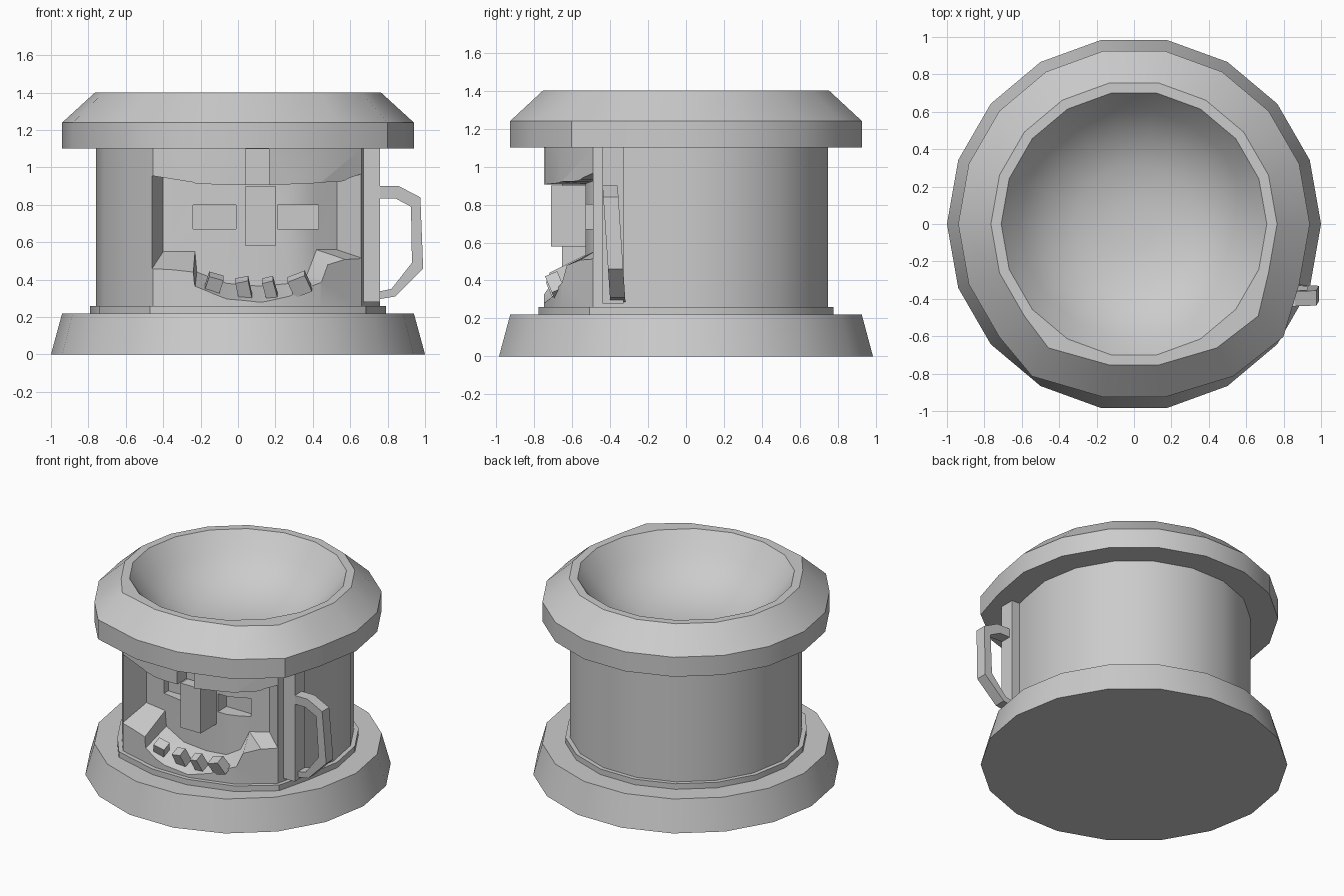
import bpy, bmesh, math
from mathutils import Matrix

if "Cube" in bpy.data.objects:
    bpy.data.objects.remove(bpy.data.objects["Cube"])

SIDES = 18


def finish(bm, name):
    bmesh.ops.recalc_face_normals(bm, faces=bm.faces[:])
    me = bpy.data.meshes.new(name)
    bm.to_mesh(me)
    bm.free()
    ob = bpy.data.objects.new(name, me)
    bpy.context.collection.objects.link(ob)
    return ob


def select(ob):
    bpy.ops.object.select_all(action='DESELECT')
    ob.select_set(True)
    bpy.context.view_layer.objects.active = ob


def smooth(ob):
    select(ob)
    bpy.ops.object.shade_smooth_by_angle(angle=math.radians(35))


def loft(name, rings, closed_caps=(True, True)):
    bm = bmesh.new()
    vs = [[bm.verts.new(p) for p in r] for r in rings]
    n = len(rings[0])
    for a, b in zip(vs, vs[1:]):
        for i in range(n):
            j = (i + 1) % n
            bm.faces.new((a[i], a[j], b[j], b[i]))
    if closed_caps[0]:
        bm.faces.new(vs[0])
    if closed_caps[1]:
        bm.faces.new(vs[-1])
    return finish(bm, name)


def ring(r, z, nudge=None):
    pts = []
    for k in range(SIDES):
        a = 2 * math.pi * k / SIDES
        dx = nudge.get(k, 0) if nudge else 0
        pts.append((r * math.cos(a) + dx, r * math.sin(a), z))
    return pts


def box(name, x, y, z, tilt=0, roll=0):
    bm = bmesh.new()
    bmesh.ops.create_cube(bm, size=1)
    c = [(a + b) / 2 for a, b in (x, y, z)]
    s = [b - a for a, b in (x, y, z)]
    m = (Matrix.Translation(c) @ Matrix.Rotation(tilt, 4, 'X')
         @ Matrix.Rotation(roll, 4, 'Y') @ Matrix.Diagonal((*s, 1)))
    bm.transform(m)
    return finish(bm, name)


# front corners are widened around the face
wide = {16: .078, 15: .06, 12: -.075}

# base plinth with a small step
smooth(loft('base', [ring(1, 0), ring(.94, .22), ring(.79, .22, wide), ring(.79, .26, wide),
                     ring(.74, .26, wide)], (True, False)))

# body, rim and bowl in one turned shape
profile = [(.76, .24), (.76, 1.10), (.94, 1.10), (.94, 1.24), (.765, 1.40)]
bowl = [(.71, 1.40), (.61, 1.27), (.49, 1.16), (.32, 1.08), (.12, 1.05)]
pot = loft('pot_body', [ring(r, z, wide) for r, z in profile] + [ring(r, z) for r, z in bowl])

# face opening cutter: columns of (front x, front y, floor z) (back x, back y, floor z), top z
cols = [
    (-.57, -1.0, .29, -.40, -.47, .55, .955),
    (-.25, -1.0, .30, -.23, -.50, .55, .92),
    (-.24, -1.0, .27, -.22, -.50, .44, .915),
    (-.06, -1.0, .20, -.06, -.53, .38, .905),
    (.12, -1.0, .18, .12, -.53, .365, .905),
    (.28, -1.0, .20, .28, -.53, .38, .91),
    (.62, -1.0, .29, .37, -.50, .43, .92),
    (.95, -.77, .38, .42, -.47, .56, .93),
    (1.0, -.73, .40, .53, -.40, .56, .965),
]
cutters = [loft('face_cutter', [[(a, b, c), (d, e, f), (d, e, t), (a, b, t)]
                                for a, b, c, d, e, f, t in cols])]
# brow groove and eye sockets
cutters.append(box('brow_cutter', (.04, .165), (-1, -.64), (.88, 1.099)))
cutters.append(box('left_eye_cutter', (-.24, -.01), (-.7, -.45), (.67, .80)))
cutters.append(box('right_eye_cutter', (.21, .43), (-.7, -.43), (.67, .80)))
for c in cutters:
    c.hide_render = True
    mod = pot.modifiers.new(c.name, 'BOOLEAN')
    mod.object = c
    mod.operation = 'DIFFERENCE'
    mod.solver = 'EXACT'
    select(pot)
    bpy.ops.object.modifier_apply(modifier=mod.name)
    bpy.data.objects.remove(c)
smooth(pot)

# nose
box('nose', (.04, .20), (-.71, -.50), (.58, .90))

# crooked teeth along the lower lip
for i, (x, z, w, roll) in enumerate([(-.13, .38, .08, .3), (.03, .36, .07, -.2),
                                     (.17, .36, .06, -.25), (.33, .38, .10, -.4)]):
    box(f'tooth_{i + 1}', (x - w / 2, x + w / 2), (-.72, -.65), (z - .055, z + .045), .4, roll)

# ear plate on the right side
box('handle_plate', (.66, .76), (-.44, -.33), (.28, 1.10))

# handle: C-shaped outline extruded in depth, leaning slightly back towards its foot
outer = [(.72, .90), (.86, .90), (.975, .84), (.99, .46), (.84, .31), (.69, .285)]
inner = [(.72, .33), (.82, .35), (.93, .49), (.925, .79), (.84, .835), (.72, .835)]
loft('handle', [[(x, y + .04 * (.9 - z) / .6, z) for x, z in outer + inner]
                for y in (-.44, -.36)])
